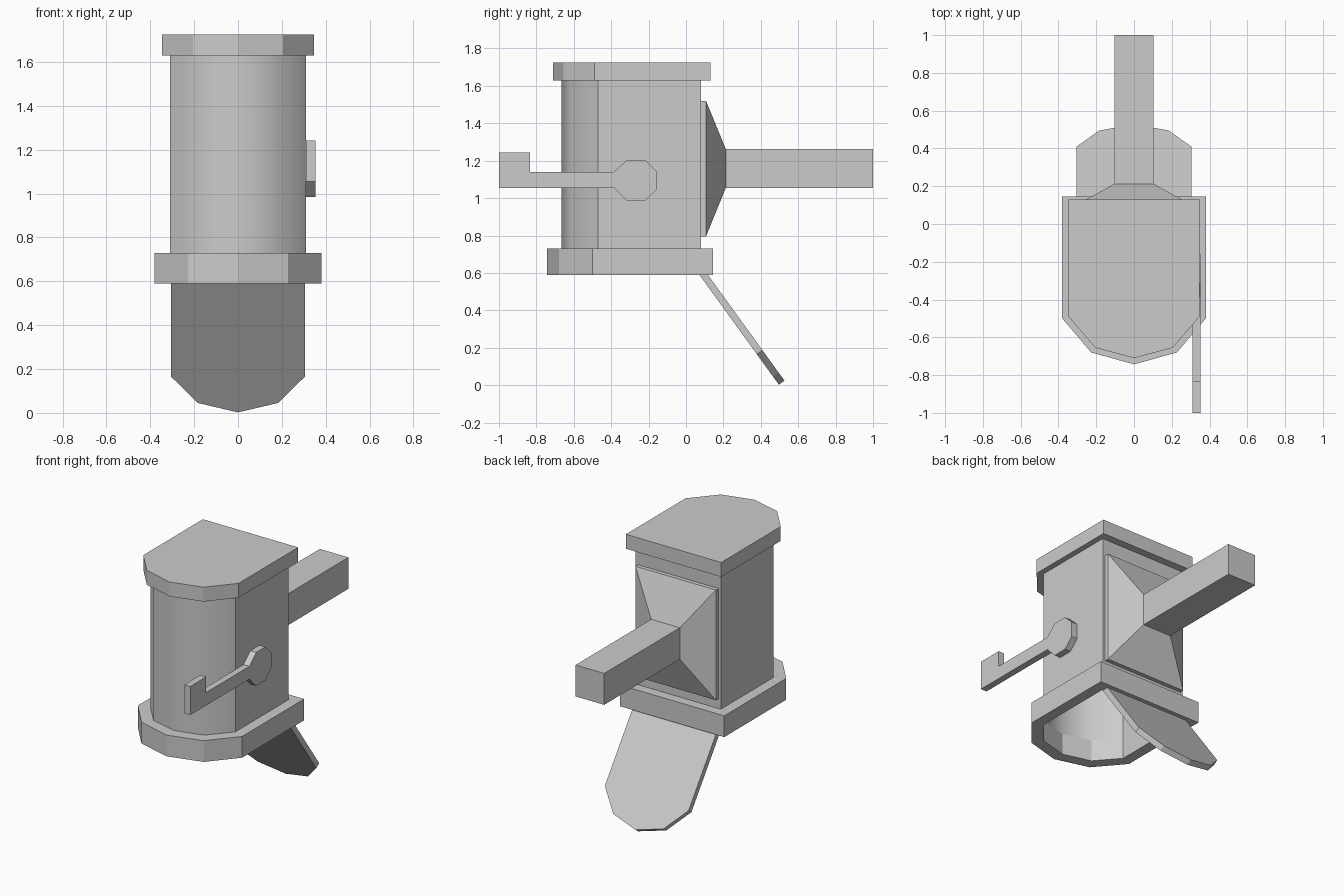
import bpy, bmesh, math
from mathutils import Vector

if "Cube" in bpy.data.objects:
    bpy.data.objects.remove(bpy.data.objects["Cube"])


def outline(hx, back, side, mx, my, front):
    """Plan outline: square back, faceted rounded front (counter-clockwise)."""
    return [(hx, back), (-hx, back), (-hx, side), (-mx, my),
            (0, front), (mx, my), (hx, side)]


def loft(name, loops, caps=True, closed=False):
    """Skin a series of equal-length point loops."""
    bm = bmesh.new()
    rings = [[bm.verts.new(p) for p in loop] for loop in loops]
    pairs = list(zip(rings, rings[1:]))
    if closed:
        pairs.append((rings[-1], rings[0]))
    for a, b in pairs:
        n = len(a)
        for i in range(n):
            j = (i + 1) % n
            bm.faces.new((a[i], a[j], b[j], b[i]))
    if caps:
        bm.faces.new(rings[0][::-1])
        bm.faces.new(rings[-1])
    if caps or closed:
        bmesh.ops.recalc_face_normals(bm, faces=bm.faces)
    mesh = bpy.data.meshes.new(name)
    bm.to_mesh(mesh)
    bm.free()
    ob = bpy.data.objects.new(name, mesh)
    bpy.context.collection.objects.link(ob)
    return ob


def at_z(pts, z):
    return [(x, y, z) for x, y in pts]


def rect_y(hx, z0, z1, y):
    return [(-hx, y, z0), (hx, y, z0), (hx, y, z1), (-hx, y, z1)]


body_plan = outline(0.31, 0.08, -0.47, 0.185, -0.615, -0.665)
rim_plan = outline(0.38, 0.145, -0.50, 0.227, -0.68, -0.743)
lid_plan = outline(0.347, 0.13, -0.49, 0.205, -0.655, -0.71)

# hollow body with smooth front
body = loft("body", [at_z(body_plan, 0.73), at_z(body_plan, 1.63)], caps=False)
bpy.context.view_layer.objects.active = body
body.select_set(True)
bpy.ops.object.shade_smooth_by_angle(angle=math.radians(38))
body.select_set(False)

# open rim at the bottom and solid lid on top
loft("bottom_rim", [at_z(rim_plan, 0.59), at_z(rim_plan, 0.73),
                    at_z(body_plan, 0.73), at_z(body_plan, 0.59)],
     caps=False, closed=True)
loft("lid", [at_z(lid_plan, 1.63), at_z(lid_plan, 1.725)])

# rear mount: plate, tapered neck and square arm
loft("rear_mount", [rect_y(0.293, 0.795, 1.52, 0.08),
                    rect_y(0.293, 0.795, 1.52, 0.107),
                    rect_y(0.104, 1.055, 1.262, 0.213),
                    rect_y(0.104, 1.055, 1.262, 1.0)])

# side crank with octagonal hub and upturned handle
crank = [(-1, 1.055), (-0.385, 1.055), (-0.315, 0.985), (-0.22, 0.985),
         (-0.158, 1.045), (-0.158, 1.145), (-0.22, 1.205), (-0.315, 1.205),
         (-0.385, 1.14), (-0.835, 1.14), (-0.835, 1.243), (-1, 1.243)]
loft("crank", [[(x, y, z) for y, z in crank] for x in (0.31, 0.353)])

# hanging flap that matches the bottom opening
along = Vector((0, 0.586, -0.81))
thick = Vector((0, 0.81, 0.586)) * 0.037
hinge = Vector((0, 0.07, 0.592))
flap = outline(0.305, 0, 0.527, 0.183, 0.675, 0.728)
front = [hinge + Vector((x, 0, 0)) + along * t for x, t in flap]
loft("flap", [front, [p + thick for p in front]])
